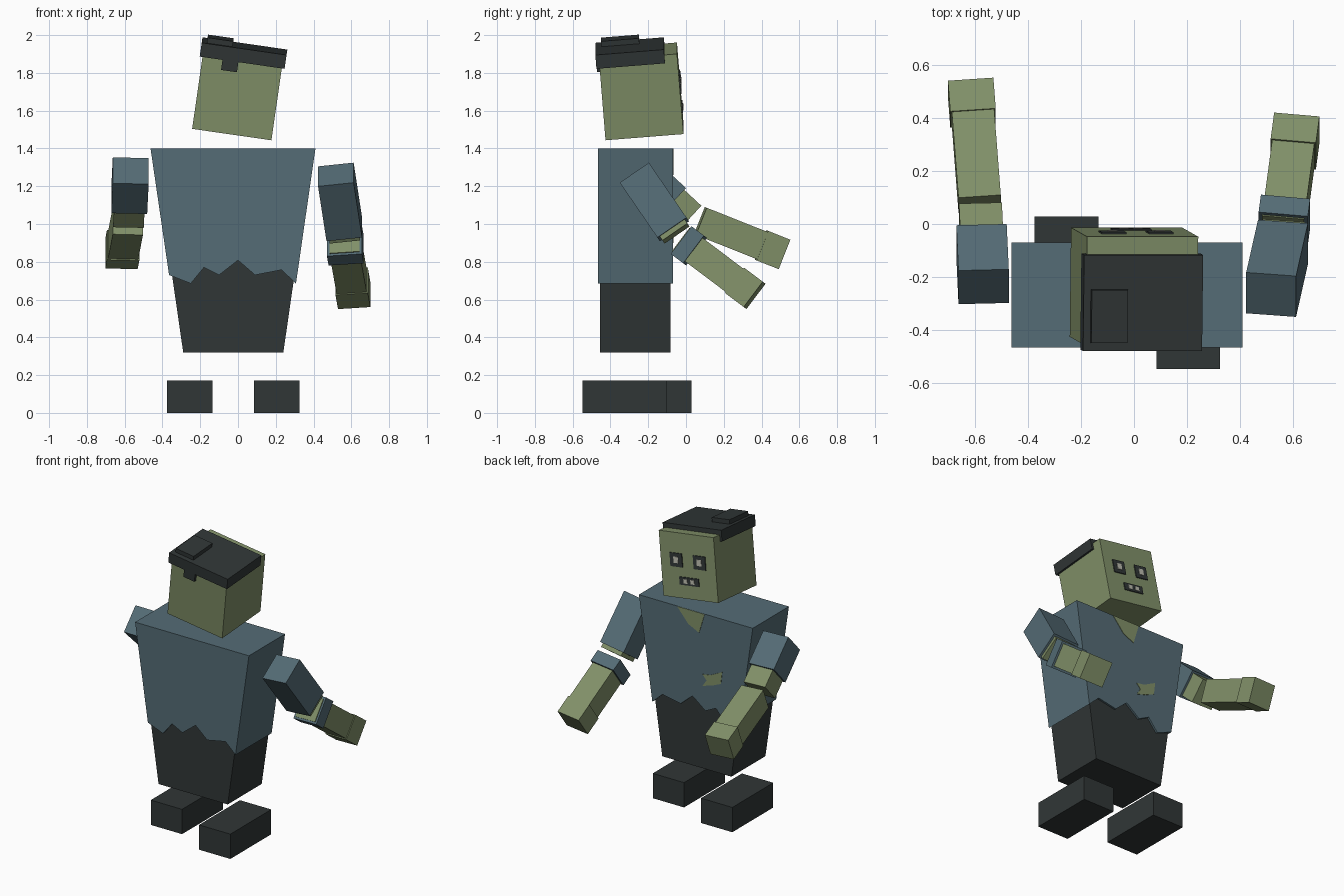
import bpy, bmesh
from math import radians
from mathutils import Matrix, Vector

if "Cube" in bpy.data.objects:
    bpy.data.objects.remove(bpy.data.objects["Cube"])


def material(name, rgb):
    m = bpy.data.materials.new(name)
    m.diffuse_color = (*rgb, 1)
    m.use_nodes = True
    m.node_tree.nodes["Principled BSDF"].inputs["Base Color"].default_value = m.diffuse_color
    return m


SKIN = material("skin_green", (0.22, 0.28, 0.14))
CLOTH = material("cloth_blue", (0.09, 0.15, 0.18))
DARK = material("dark_grey", (0.03, 0.037, 0.037))
PALE = material("pale", (0.5, 0.5, 0.42))


def finish(name, bm, mat):
    bmesh.ops.recalc_face_normals(bm, faces=bm.faces)
    me = bpy.data.meshes.new(name)
    bm.to_mesh(me)
    bm.free()
    me.materials.append(mat)
    ob = bpy.data.objects.new(name, me)
    bpy.context.collection.objects.link(ob)
    return ob


def box(name, lo, hi, mat, matrix=Matrix()):
    """Box between two corners, placed by a matrix."""
    lo, hi = Vector(lo), Vector(hi)
    bm = bmesh.new()
    bmesh.ops.create_cube(bm, size=1)
    size = Matrix.Diagonal((*(hi - lo), 1))
    bm.transform(matrix @ Matrix.Translation((lo + hi) / 2) @ size)
    return finish(name, bm, mat)


def prism(name, profile, y0, y1, mat):
    """Extrude an x-z outline along y."""
    bm = bmesh.new()
    face = bm.faces.new([bm.verts.new((x, y0, z)) for x, z in profile])
    ext = bmesh.ops.extrude_face_region(bm, geom=[face], use_keep_orig=True)
    moved = [v for v in ext["geom"] if isinstance(v, bmesh.types.BMVert)]
    bmesh.ops.translate(bm, vec=(0, y1 - y0, 0), verts=moved)
    return finish(name, bm, mat)


def limb(name, a, b, start, end, width, depth, mat):
    """Box along the line a-b, covering distances start to end from a."""
    a, b = Vector(a), Vector(b)
    d = (b - a).normalized()
    side = (Vector((1, 0, 0)) - d * d.x).normalized()
    up = d.cross(side)
    m = Matrix((side, up, d)).transposed().to_4x4()
    m.translation = a
    return box(name, (-width / 2, -depth / 2, start),
               (width / 2, depth / 2, end), mat, m)


# Feet
box("left_foot", (-0.375, -0.42, 0), (-0.135, 0.028, 0.172), DARK)
box("right_foot", (0.085, -0.548, 0), (0.325, -0.1, 0.172), DARK)

# Trousers and jacket with torn hem
prism("trousers", [(-0.29, 0.32), (0.24, 0.32), (0.318, 0.86), (-0.368, 0.86)],
      -0.456, -0.083, DARK)
hem = [(-0.365, 0.73), (-0.25, 0.685), (-0.18, 0.77), (-0.1, 0.73), (0, 0.808),
       (0.09, 0.73), (0.23, 0.757), (0.307, 0.685)]
prism("jacket", hem + [(0.41, 1.4), (-0.463, 1.4)], -0.466, -0.07, CLOTH)

# Skin showing through jacket tears
prism("collar_tear", [(0.115, 1.399), (-0.095, 1.399), (-0.053, 1.26), (0.03, 1.3)],
      -0.09, -0.067, SKIN)
prism("chest_tear", [(-0.08, 0.98), (-0.14, 0.99), (-0.23, 1.035), (-0.22, 0.95),
                     (-0.15, 0.92), (-0.08, 0.9), (-0.11, 0.945)],
      -0.09, -0.067, SKIN)

# Tilted head with hair
HEAD = (Matrix.Translation((0, -0.237, 1.702)) @ Matrix.Rotation(radians(8.2), 4, 'Y')
        @ Matrix.Rotation(radians(4.6), 4, 'X'))
box("head", (-0.212, -0.207, -0.215), (0.212, 0.207, 0.215), SKIN, HEAD)
box("hair_cap", (-0.227, -0.224, 0.172), (0.227, 0.14, 0.246), DARK, HEAD)
box("hair_tuft", (-0.2, -0.192, 0.24), (-0.062, 0.01, 0.275), DARK, HEAD)
box("hair_lock", (-0.105, -0.224, 0.118), (-0.02, -0.2, 0.18), DARK, HEAD)

# Face
for side, s in (("left", -1), ("right", 1)):
    x = 0.09 * s
    box(side + "_eye", (x - 0.047, 0.2, -0.01), (x + 0.047, 0.213, 0.08), DARK, HEAD)
    box(side + "_pupil", (x - 0.018, 0.2, 0.015), (x + 0.018, 0.216, 0.057), PALE, HEAD)
    box(side + "_tooth", (0.027 * s - 0.015, 0.2, -0.113),
        (0.027 * s + 0.015, 0.216, -0.085), PALE, HEAD)
box("mouth", (-0.075, 0.2, -0.125), (0.075, 0.213, -0.073), DARK, HEAD)

# Arms: shoulder, elbow end, sleeve length, forearm start, fingertip
arms = {
    "left": ((-0.568, -0.237, 1.282), (-0.58, 0.025, 1.04), 0.233,
             (-0.583, 0.076, 1.016), (-0.617, 0.516, 0.841)),
    "right": ((0.518, -0.267, 1.262), (0.566, -0.053, 0.95), 0.355,
              (0.563, -0.022, 0.912), (0.615, 0.363, 0.622)),
}
for side, (shoulder, elbow, sleeve, wrist, tip) in arms.items():
    upper = (Vector(elbow) - Vector(shoulder)).length
    lower = (Vector(tip) - Vector(wrist)).length
    limb(side + "_upper_arm", shoulder, elbow, 0.01, upper, 0.162, 0.16, SKIN)
    limb(side + "_sleeve", shoulder, elbow, 0, sleeve, 0.19, 0.187, CLOTH)
    limb(side + "_forearm", wrist, tip, 0, lower - 0.06, 0.16, 0.155, SKIN)
    limb(side + "_hand", wrist, tip, lower - 0.125, lower, 0.172, 0.168, SKIN)
    if side == "right":
        limb("right_cuff", wrist, tip, 0.005, 0.088, 0.187, 0.183, CLOTH)
